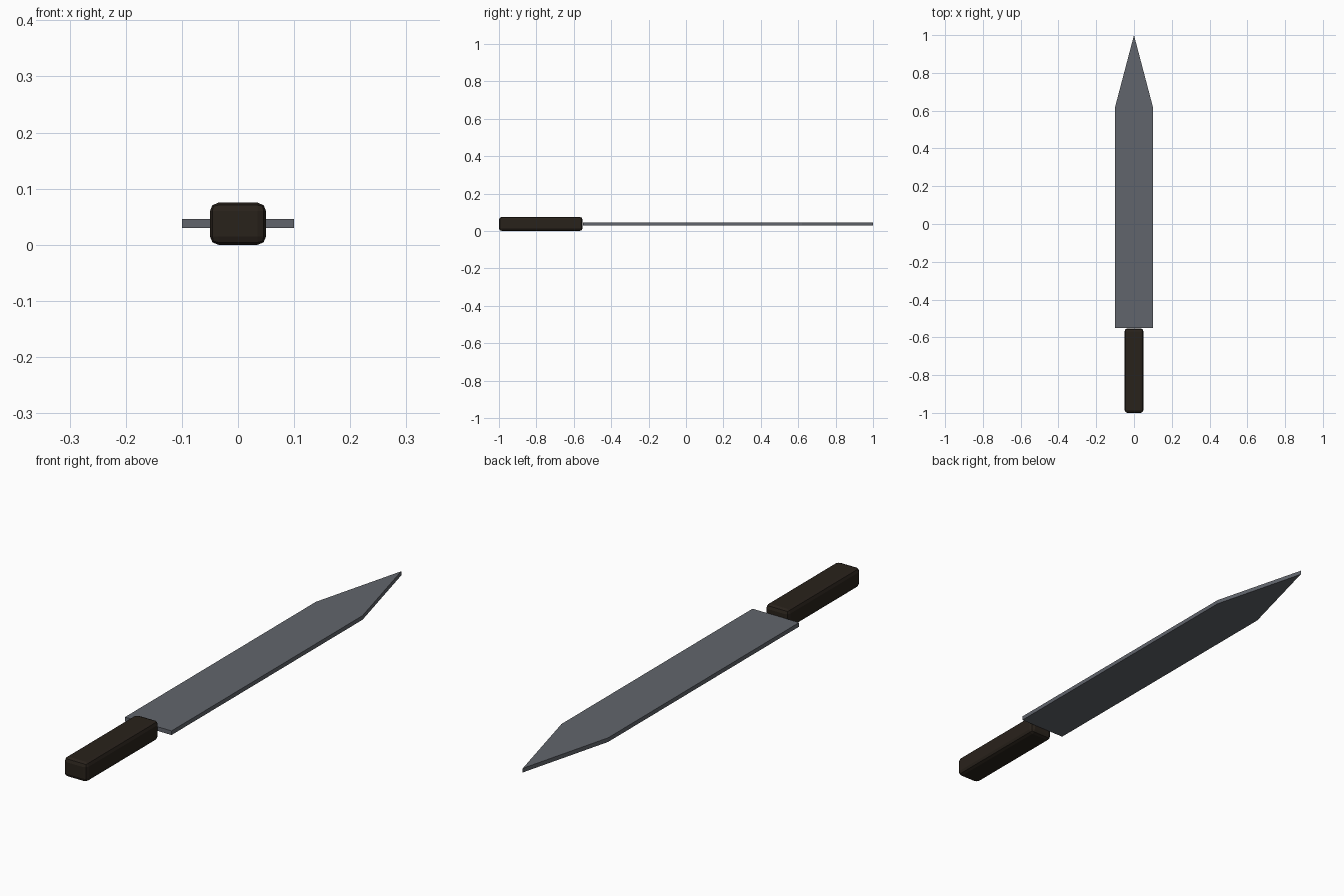
import bpy, bmesh

if "Cube" in bpy.data.objects:
    bpy.data.objects.remove(bpy.data.objects["Cube"])

MID_Z = 0.0375   # shared centre height
JOIN_Y = -0.553  # where grip meets blade


def material(name, rgb):
    m = bpy.data.materials.new(name)
    m.diffuse_color = (*rgb, 1)
    m.use_nodes = True
    m.node_tree.nodes["Principled BSDF"].inputs["Base Color"].default_value = m.diffuse_color
    return m


def extruded(name, outline, thickness, mat):
    """Flat outline in XY extruded symmetrically about MID_Z."""
    bm = bmesh.new()
    face = bm.faces.new([bm.verts.new((x, y, MID_Z - thickness / 2)) for x, y in outline])
    ext = bmesh.ops.extrude_face_region(bm, geom=[face])
    top = [v for v in ext["geom"] if isinstance(v, bmesh.types.BMVert)]
    bmesh.ops.translate(bm, verts=top, vec=(0, 0, thickness))
    bmesh.ops.recalc_face_normals(bm, faces=bm.faces[:])
    mesh = bpy.data.meshes.new(name)
    bm.to_mesh(mesh)
    bm.free()
    mesh.materials.append(mat)
    ob = bpy.data.objects.new(name, mesh)
    bpy.context.collection.objects.link(ob)
    return ob


# Blade: straight flat slab with a symmetric point
extruded("blade", [(-0.1, JOIN_Y + 0.003), (0.1, JOIN_Y + 0.003), (0.1, 0.62), (0, 1), (-0.1, 0.62)],
         0.016, material("steel", (0.12, 0.13, 0.15)))

# Handle: rounded block behind the blade
handle = extruded("handle", [(-0.05, -1), (0.05, -1), (0.05, JOIN_Y), (-0.05, JOIN_Y)],
                  0.075, material("dark_wood", (0.022, 0.016, 0.011)))
bev = handle.modifiers.new("rounding", "BEVEL")
bev.width = 0.015
bev.segments = 2
